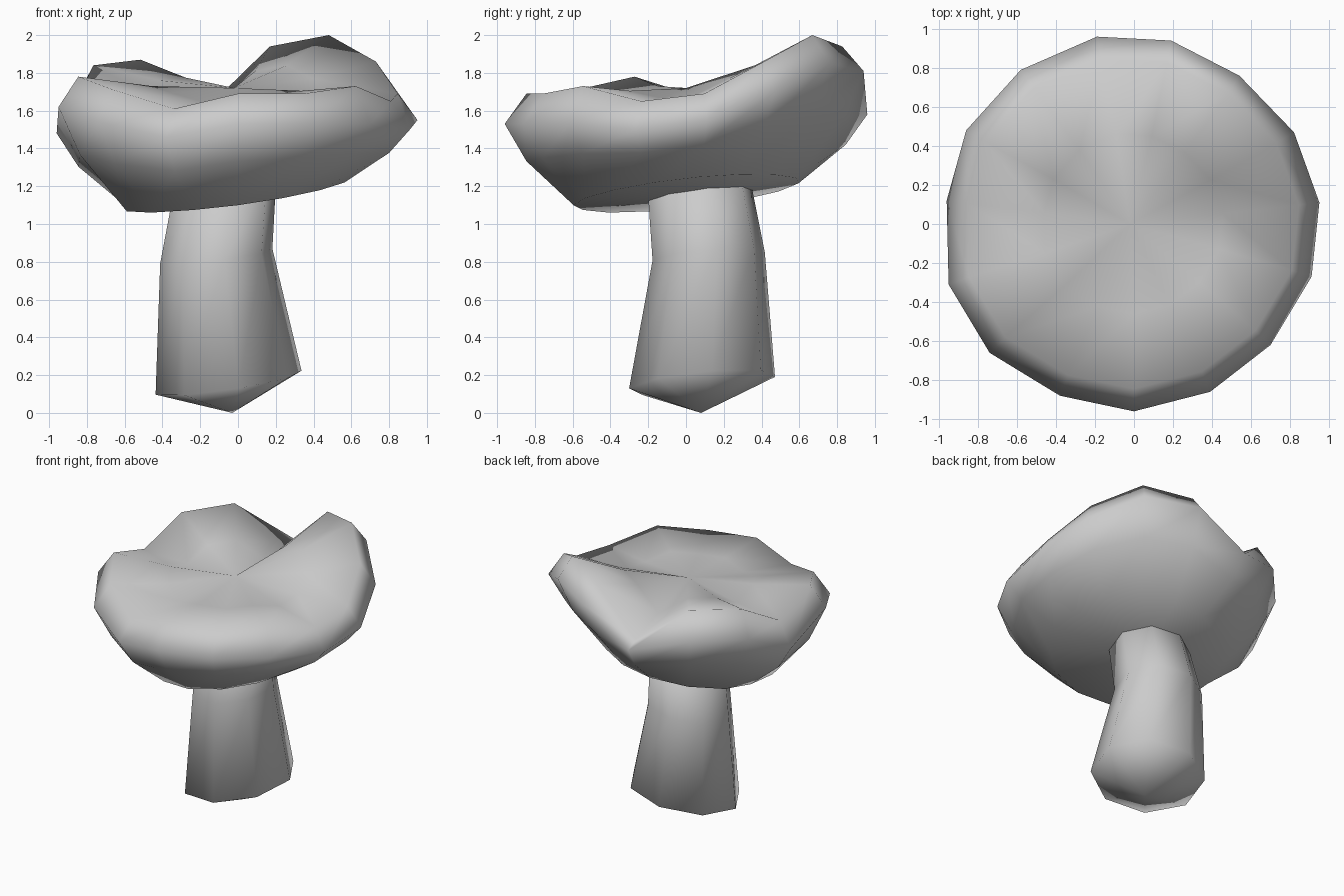
import bpy, bmesh
from math import sin, cos, radians, hypot

if "Cube" in bpy.data.objects:
    bpy.data.objects.remove(bpy.data.objects["Cube"])


def loft(name, rings, start, end):
    """Skin closed rings of points, closing each end with a fan to a point."""
    bm = bmesh.new()
    vs = [[bm.verts.new(p) for p in r] for r in rings]
    n = len(vs[0])
    a, b = bm.verts.new(start), bm.verts.new(end)
    for i in range(n):
        j = (i + 1) % n
        bm.faces.new((a, vs[0][j], vs[0][i]))
        bm.faces.new((b, vs[-1][i], vs[-1][j]))
        for lo, hi in zip(vs, vs[1:]):
            bm.faces.new((lo[i], lo[j], hi[j], hi[i]))
    bmesh.ops.recalc_face_normals(bm, faces=bm.faces)
    for f in bm.faces:
        f.smooth = True
    me = bpy.data.meshes.new(name)
    bm.to_mesh(me)
    bm.free()
    ob = bpy.data.objects.new(name, me)
    bpy.context.collection.objects.link(ob)
    return ob


# Cap: widest outline (x, y, z), and the height of the wavy lip above it
edge = [(0, -.96, 1.53), (.39, -.86, 1.53), (.70, -.62, 1.53), (.91, -.27, 1.50),
        (.95, .11, 1.55), (.82, .47, 1.70), (.54, .76, 1.85), (.19, .94, 1.81),
        (-.19, .96, 1.58), (-.58, .79, 1.68), (-.86, .48, 1.66), (-.96, .12, 1.48),
        (-.95, -.31, 1.62), (-.74, -.66, 1.54), (-.38, -.88, 1.46)]
lip = [1.69, 1.69, 1.73, 1.65, 1.69, 1.86, 2.0, 1.94,
       1.61, 1.87, 1.84, 1.66, 1.78, 1.71, 1.61]
centre = 1.72


def under(x, y):
    return 1.165 + .13 * x + .11 * y


low = [(x * .62, y * .62, under(x * .62, y * .62)) for x, y, z in edge]
mid = [(x * .88, y * .88, .55 * z + .45 * under(x * .7, y * .7)) for x, y, z in edge]
top = [(x * .89, y * .88, h) for (x, y, z), h in zip(edge, lip)]
dish = [(x * .48, y * .48, centre - .02 + (h - centre) * .5)
        for (x, y, z), h in zip(edge, lip)]
loft("mushroom_cap", [low, mid, edge, top, dish],
     (-.05, .05, 1.14), (-.02, 0, centre))

# Stem: leaning, tapering rings (cx, cy, cz, radius, tilt in x, tilt in y)
stem = []
for cx, cy, cz, r, tx, ty in [(-.05, .085, .16, .39, .15, .10),
                              (-.115, .12, .83, .30, .12, .09),
                              (-.07, .07, 1.2, .275, .13, .11)]:
    ring = []
    for k in range(8):
        a = radians(45 * k + 8)
        dx, dy = r * cos(a), r * sin(a)
        ring.append((cx + dx, cy + dy, cz + tx * dx + ty * dy))
    stem.append(ring)
loft("mushroom_stem", stem, (-.03, .08, 0), (-.05, .06, 1.25))
